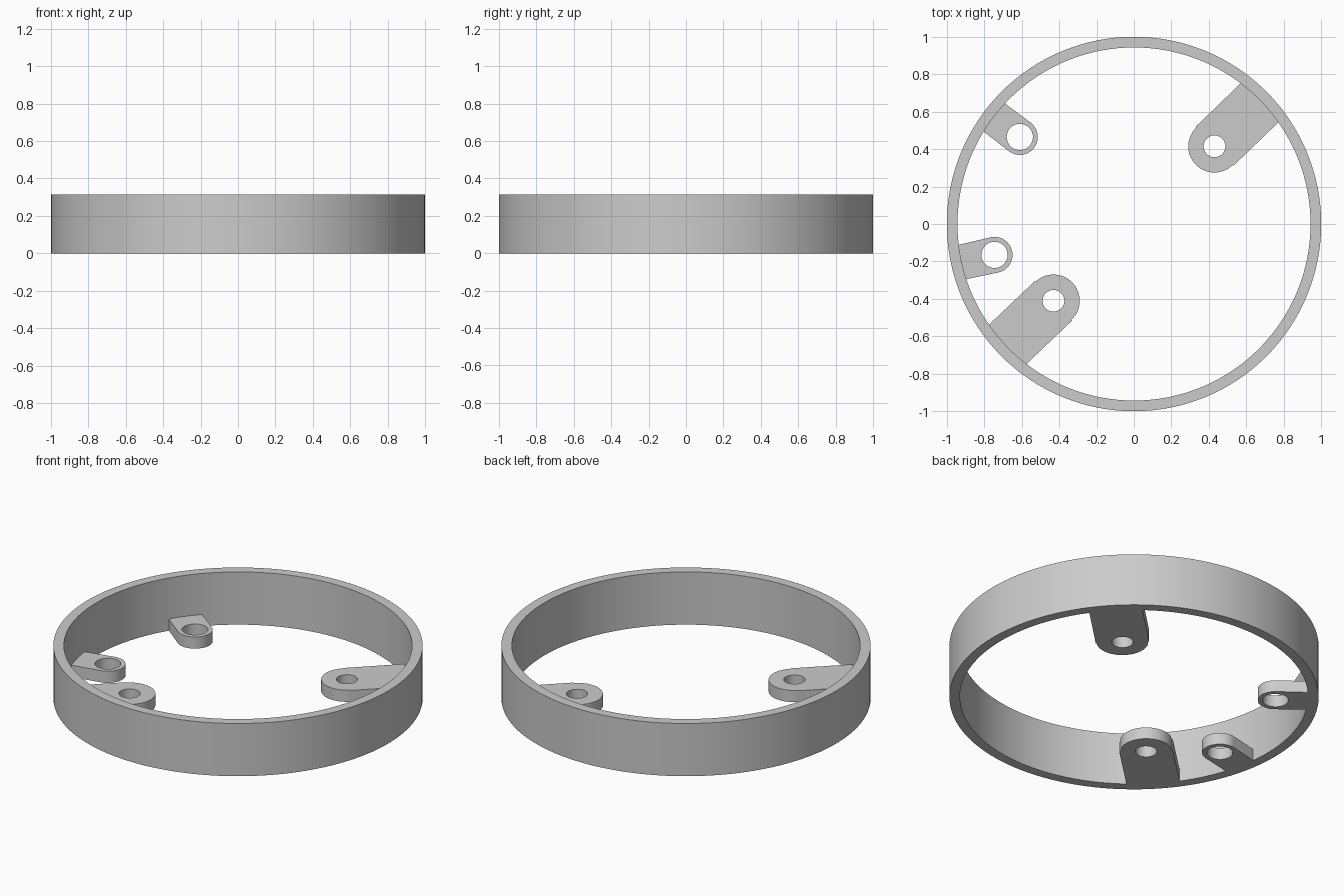
import bpy, bmesh
from math import sin, cos, asin, pi, radians, atan2, hypot

if "Cube" in bpy.data.objects:
    bpy.data.objects.remove(bpy.data.objects["Cube"], do_unlink=True)

GREY = (0.6, 0.6, 0.6, 1)
grey = bpy.data.materials.new("plain grey")
grey.use_nodes = True
grey.diffuse_color = GREY
grey.node_tree.nodes["Principled BSDF"].inputs["Base Color"].default_value = GREY

INNER = 0.943      # inside radius of the band
TAB_TOP = 0.07


def arc(cx, r, a0, a1, n):
    """Points along an arc whose centre lies on the local x axis."""
    return [(cx + r * cos(a0 + (a1 - a0) * i / n),
             r * sin(a0 + (a1 - a0) * i / n)) for i in range(n + 1)]


def circle(cx, r, n):
    return arc(cx, r, 0, 2 * pi, n)[:-1]


def slab(name, loops, height, turn=0):
    """Upright solid from an outline and a hole, standing on the ground."""
    bm = bmesh.new()
    bottom, top = [], []
    for pts in loops:
        low = [bm.verts.new((x, y, 0)) for x, y in pts]
        high = [bm.verts.new((x, y, height)) for x, y in pts]
        for i in range(len(pts)):
            j = (i + 1) % len(pts)
            bm.faces.new((low[i], low[j], high[j], high[i]))
            bottom.append(bm.edges.get((low[i], low[j])))
            top.append(bm.edges.get((high[i], high[j])))
    for edges in (bottom, top):
        bmesh.ops.triangle_fill(bm, use_beauty=True, edges=edges, normal=(0, 0, 1))
    bmesh.ops.recalc_face_normals(bm, faces=bm.faces)
    mesh = bpy.data.meshes.new(name)
    bm.to_mesh(mesh)
    bm.free()
    mesh.materials.append(grey)
    ob = bpy.data.objects.new(name, mesh)
    ob.rotation_euler.z = turn
    bpy.context.collection.objects.link(ob)
    bpy.ops.object.select_all(action='DESELECT')
    ob.select_set(True)
    bpy.context.view_layer.objects.active = ob
    bpy.ops.object.shade_smooth_by_angle(angle=radians(30))


def tab(name, x, y, half_width, nose, hole):
    """Round-nosed lug running radially from the band to its screw hole."""
    d = hypot(x, y)
    a = asin(half_width / INNER)
    outline = arc(0, INNER, -a, a, 8)
    if half_width > nose:                 # small shoulder beside the nose
        outline.append((d, half_width))
    outline += arc(d, nose, pi / 2, 3 * pi / 2, 32)
    if half_width > nose:
        outline.append((d, -half_width))
    slab(name, [outline, circle(d, hole, 40)], TAB_TOP, atan2(y, x))


# Outer band
slab("band", [circle(0, 1, 128), circle(0, INNER, 128)], 0.315)

# Wide mounting tabs, opposite each other
tab("wide_tab_back", 0.43, 0.415, 0.145, 0.14, 0.058)
tab("wide_tab_front", -0.43, -0.41, 0.145, 0.14, 0.058)

# Narrow tabs with larger holes
tab("narrow_tab_back", -0.61, 0.465, 0.094, 0.096, 0.07)
tab("narrow_tab_front", -0.745, -0.165, 0.094, 0.096, 0.07)
